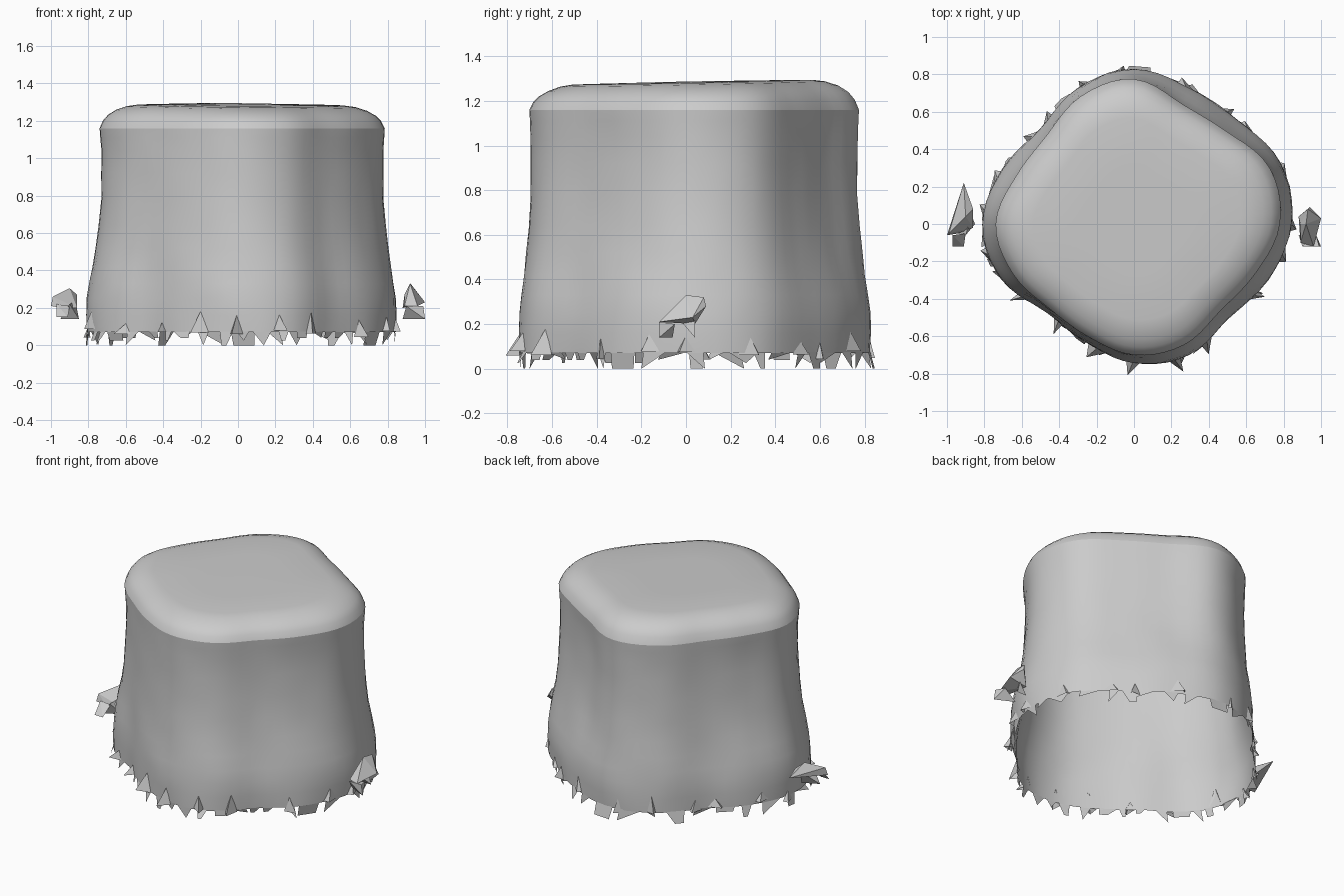
import bpy, bmesh, math, random
from mathutils import Vector

random.seed(11)
if "Cube" in bpy.data.objects:
    bpy.data.objects.remove(bpy.data.objects["Cube"], do_unlink=True)

grey = bpy.data.materials.new("stone_grey")
grey.use_nodes = True
color = (0.6, 0.6, 0.6, 1)
grey.diffuse_color = color
grey.node_tree.nodes["Principled BSDF"].inputs["Base Color"].default_value = color

# Plan outlines as radii at equal angles, counter-clockwise from +x
RIM = [.78, .785, .70, .69, .775, .74, .665, .68, .74, .70, .64, .65, .70, .70, .655, .70]
BASE = [.84, .85, .785, .79, .83, .79, .715, .765, .81, .77, .665, .685, .745, .765, .715, .78]
SEGS = 80


def radius(table, a):
    """Smooth periodic interpolation of an outline."""
    n = len(table)
    u = a / math.tau * n
    i, t = math.floor(u), u - math.floor(u)
    p, q, r, s = (table[(i + k) % n] for k in (-1, 0, 1, 2))
    return q + t / 2 * (r - p + t * (2 * p - 5 * q + 4 * r - s + t * (3 * (q - r) + s - p)))


def outline(a, mix, scale=1):
    r = scale * (radius(RIM, a) * (1 - mix) + radius(BASE, a) * mix)
    return r * math.cos(a), r * math.sin(a)


def finish(name, bm, smooth=None):
    mesh = bpy.data.meshes.new(name)
    bm.to_mesh(mesh)
    bm.free()
    mesh.materials.append(grey)
    obj = bpy.data.objects.new(name, mesh)
    bpy.context.collection.objects.link(obj)
    if smooth:
        bpy.ops.object.select_all(action='DESELECT')
        obj.select_set(True)
        bpy.context.view_layer.objects.active = obj
        bpy.ops.object.shade_smooth_by_angle(angle=math.radians(smooth))


def loft(bm, rows):
    for low, high in zip(rows, rows[1:]):
        for i in range(SEGS):
            j = (i + 1) % SEGS
            bm.faces.new((low[i], low[j], high[j], high[i]))


angles = [math.tau * i / SEGS for i in range(SEGS)]

# Flared side wall, open underneath, with slight unevenness
bm = bmesh.new()
rows = []
for z, mix in [(.07, .95), (.16, .99), (.25, .95), (.33, .78), (.42, .54), (.52, .28), (.64, .06),
               (.78, -.1), (.92, -.15), (1.04, -.13), (1.11, -.05), (1.16, 0)]:
    row = []
    for a in angles:
        bump = 1 + (.005 * math.sin(5 * a + 7 * z) * math.sin(9 * z + 3 * a)
                    + random.uniform(-.002, .002)) * (z < 1.1)
        row.append(bm.verts.new((*outline(a, mix, bump), z)))
    rows.append(row)
loft(bm, rows)
finish("side_wall", bm, 40)

# Rounded top cushion, rising slightly to the back
bm = bmesh.new()
rows = []
for z, s in [(1.16, 1), (1.2, .975), (1.23, .938), (1.256, .88), (1.275, .805), (1.283, .73), (1.285, .4)]:
    row = []
    for a in angles:
        x, y = outline(a, 0, s)
        row.append(bm.verts.new((x, y, z + (.02 * y - .006 * x) * min(1, (z - 1.16) / .1))))
    rows.append(row)
loft(bm, rows)
bm.faces.new(rows[-1])
finish("top_cap", bm, 50)

# Ragged scraps hanging below the foot, of uneven width and spacing
bm = bmesh.new()
a = 0
while a < math.tau - .1:
    w = random.uniform(.06, .17)
    out = Vector((math.cos(a + w / 2), math.sin(a + w / 2), 0))
    left = Vector((*outline(a, .95), .075))
    right = Vector((*outline(a + w, .95), .075))
    drop = Vector((0, 0, random.choice((.035, .05, .075, .075))))
    lean = out * random.uniform(-.02, .03)
    tips = [left.lerp(right, t) - drop + lean for t in
            random.choice(((0, .9), (.1, .5), (.5, 1), (-.1,), (1.1,), (.6,)))]
    bm.faces.new([bm.verts.new(p) for p in (left, *tips, right)])
    a += w + random.uniform(.0, .1)
finish("hanging_scraps", bm)

# Angular flakes standing off the lower wall, longest along the front
bm = bmesh.new()
for k in range(20):
    a = math.tau * (k + random.uniform(-.4, .4)) / 20
    w = random.uniform(.03, .07)
    out = Vector((math.cos(a), math.sin(a), 0))
    reach = random.uniform(.02, .04) + .035 * max(0, -math.sin(a))
    low = random.uniform(.04, .09)
    left, right = (Vector((*outline(a + d, .95), low)) for d in (-w, w))
    middle = (left + right) / 2
    peak = middle + Vector((0, 0, random.uniform(.05, .12)))
    nose = middle.lerp(random.choice((left, right)), .8) + out * reach
    l, r, p, n = (bm.verts.new(v) for v in (left, right, peak, nose))
    bm.faces.new((l, n, p))
    bm.faces.new((n, r, p))
finish("wall_flakes", bm)


# Loose chips on both sides, each a crystal with small shards below
def chip(name, *shards):
    bm = bmesh.new()
    for points in shards:
        bmesh.ops.convex_hull(bm, input=[bm.verts.new(p) for p in points])
    finish(name, bm)


chip("left_chip",
     [(.89, -.1, .21), (.88, .04, .2), (.89, .0, .27), (.92, .0, .33), (.93, .08, .32), (.94, .09, .28),
      (1, .03, .23), (.96, -.12, .21)],
     [(.88, -.06, .14), (.9, -.12, .21), (.99, -.12, .21), (1, -.12, .14), (.97, -.05, .2)],
     [(.88, .04, .14), (.95, .04, .14), (.9, -.02, .21), (.93, .04, .22)])
chip("right_chip",
     [(-1, -.06, .21), (-.99, -.05, .26), (-.91, .22, .27), (-.9, .04, .305), (-.86, .08, .27),
      (-.86, -.02, .2), (-.94, -.05, .2)],
     [(-.85, 0, .14), (-.87, .05, .24), (-.9, -.06, .22), (-.95, -.05, .14)],
     [(-.97, -.12, .15), (-.91, -.12, .15), (-.9, -.05, .21), (-.97, -.06, .22)])
